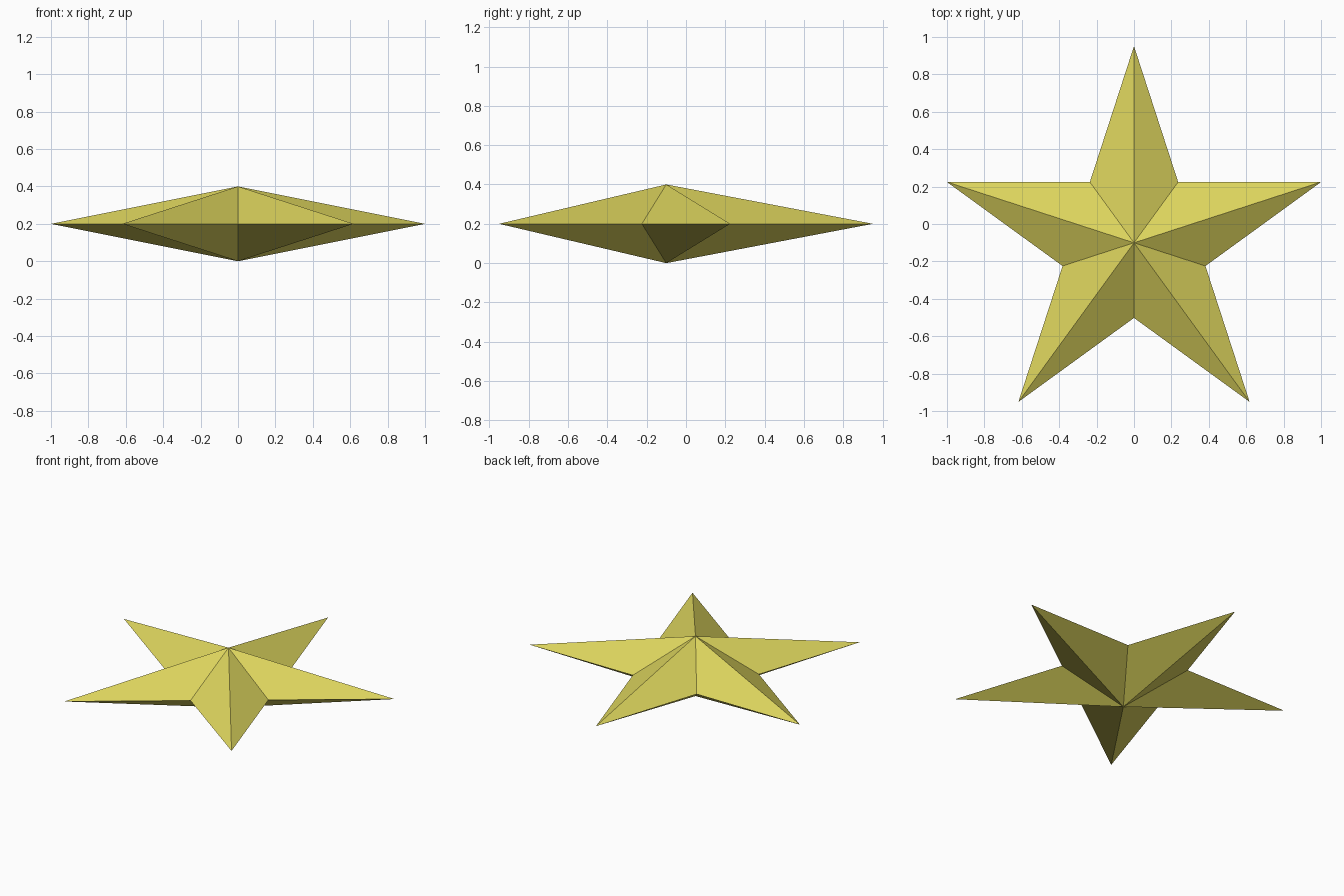
import bpy, bmesh
from math import sin, cos, pi

if "Cube" in bpy.data.objects:
    bpy.data.objects.remove(bpy.data.objects["Cube"])

POINTS = 5
OUTER = 1 / cos(pi / 10)              # tip radius giving a width of 2
INNER = OUTER * cos(2 * pi / 5) / cos(pi / 5)   # pentagram notch radius
HALF_HEIGHT = 0.2
CENTRE_Y = -OUTER * (1 - cos(pi / 5)) / 2       # centres the bounds on y = 0

bm = bmesh.new()

# Star outline at mid height, alternating tips and notches
rim = []
for i in range(2 * POINTS):
    r = INNER if i % 2 else OUTER
    a = pi / 2 + i * pi / POINTS
    rim.append(bm.verts.new((r * cos(a), CENTRE_Y + r * sin(a), HALF_HEIGHT)))

# Facets rising to the upper and lower peaks
top = bm.verts.new((0, CENTRE_Y, 2 * HALF_HEIGHT))
bottom = bm.verts.new((0, CENTRE_Y, 0))
for a, b in zip(rim, rim[1:] + rim[:1]):
    bm.faces.new((a, b, top))
    bm.faces.new((b, a, bottom))

mesh = bpy.data.meshes.new("star")
bm.to_mesh(mesh)
bm.free()
star = bpy.data.objects.new("star", mesh)
bpy.context.collection.objects.link(star)

# Yellow finish
yellow = bpy.data.materials.new("yellow")
yellow.diffuse_color = (0.72, 0.66, 0.11, 1)
yellow.use_nodes = True
yellow.node_tree.nodes["Principled BSDF"].inputs["Base Color"].default_value = yellow.diffuse_color
mesh.materials.append(yellow)
